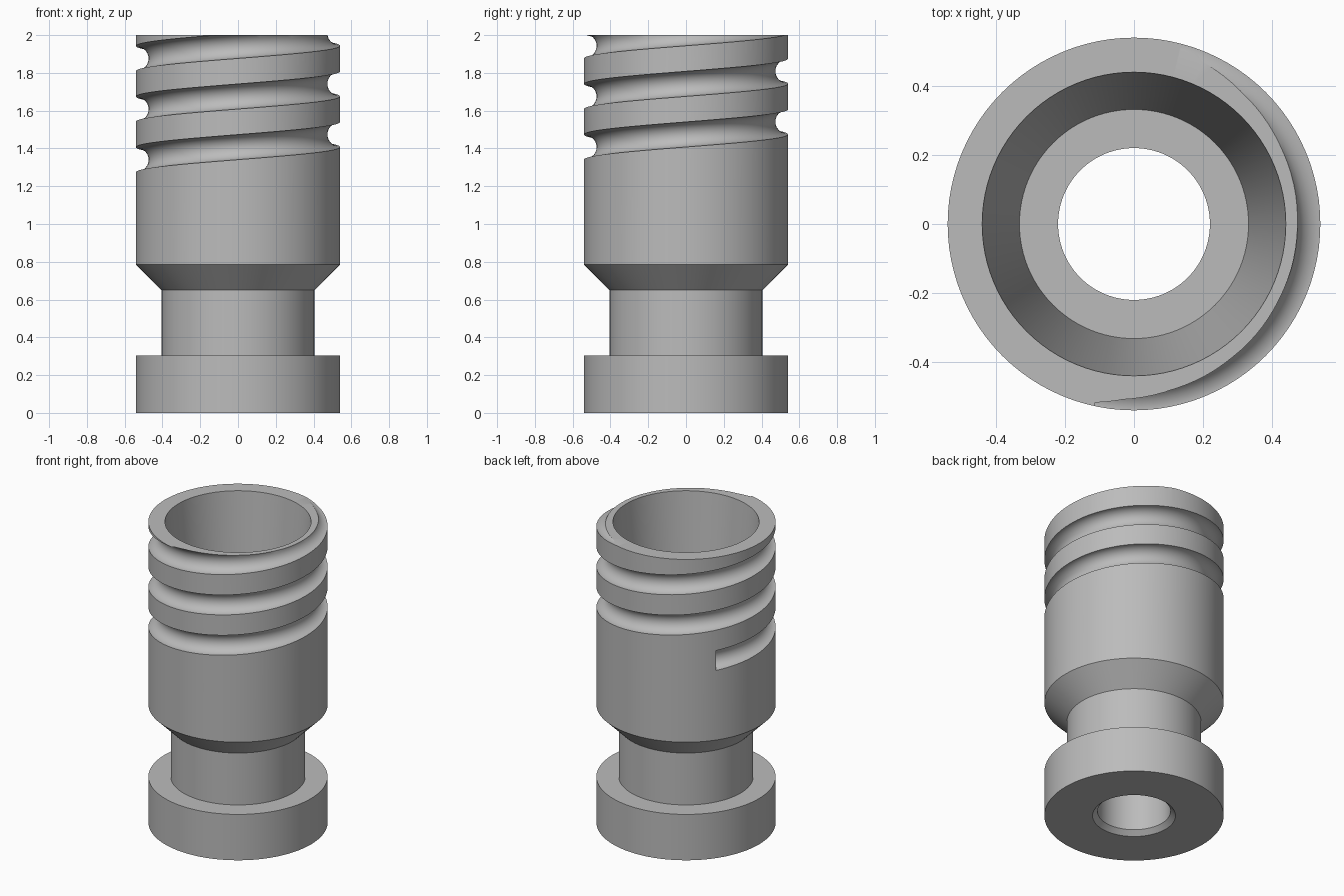
import bpy, bmesh
from math import sin, cos, pi, radians

SIDES = 96
PITCH = 0.268
GROOVE_R = 0.067
BODY_R = 0.54

cube = bpy.data.objects.get("Cube")
if cube:
    bpy.data.objects.remove(cube, do_unlink=True)

gray = bpy.data.materials.new("plain gray")
gray.use_nodes = True
gray.diffuse_color = (0.5, 0.5, 0.5, 1)
gray.node_tree.nodes["Principled BSDF"].inputs["Base Color"].default_value = (0.5, 0.5, 0.5, 1)


def make_object(name, bm):
    bmesh.ops.recalc_face_normals(bm, faces=bm.faces)
    mesh = bpy.data.meshes.new(name)
    bm.to_mesh(mesh)
    bm.free()
    mesh.materials.append(gray)
    obj = bpy.data.objects.new(name, mesh)
    bpy.context.collection.objects.link(obj)
    return obj


def bridge(bm, a, b):
    n = len(a)
    for i in range(n):
        j = (i + 1) % n
        bm.faces.new((a[i], a[j], b[j], b[i]))


def lathe(name, profile):
    """Revolve a closed (radius, height) profile around z."""
    bm = bmesh.new()
    rings = []
    for k in range(SIDES):
        a = 2 * pi * k / SIDES
        rings.append([bm.verts.new((r * cos(a), r * sin(a), z)) for r, z in profile])
    for k in range(SIDES):
        bridge(bm, rings[k], rings[(k + 1) % SIDES])
    return make_object(name, bm)


def helix_tube(name, start, turns, sections=20):
    """Round bar wound along the thread, with flat radial ends."""
    bm = bmesh.new()
    rings = []
    steps = int(turns * SIDES)
    for k in range(steps + 1):
        a = start + 2 * pi * turns * k / steps
        z0 = 1.34 + PITCH * (a - pi) / (2 * pi)
        ring = []
        for s in range(sections):
            t = 2 * pi * (s + 0.5) / sections
            r = BODY_R + GROOVE_R * cos(t)
            ring.append(bm.verts.new((r * cos(a), r * sin(a), z0 + GROOVE_R * sin(t))))
        rings.append(ring)
    for a, b in zip(rings, rings[1:]):
        bridge(bm, a, b)
    bm.faces.new(rings[0])
    bm.faces.new(rings[-1])
    return make_object(name, bm)


# Hollow body: flange, neck, shoulder, barrel, tapered socket, through bore
body = lathe("threaded_sleeve", [
    (0.25, 0), (BODY_R, 0), (BODY_R, 0.305), (0.405, 0.305),
    (0.405, 0.65), (BODY_R, 0.785), (BODY_R, 2), (0.44, 2),
    (0.332, 0.65), (0.22, 0.65), (0.22, 0.03),
])

# Helical groove that runs out through the rim
cutter = helix_tube("groove_cutter", radians(144.6), 3.2)
cut = body.modifiers.new("groove", 'BOOLEAN')
cut.operation = 'DIFFERENCE'
cut.solver = 'EXACT'
cut.object = cutter

bpy.ops.object.select_all(action='DESELECT')
body.select_set(True)
bpy.context.view_layer.objects.active = body
bpy.ops.object.modifier_apply(modifier=cut.name)
bpy.data.objects.remove(cutter, do_unlink=True)
bpy.ops.object.shade_smooth_by_angle(angle=radians(30))
